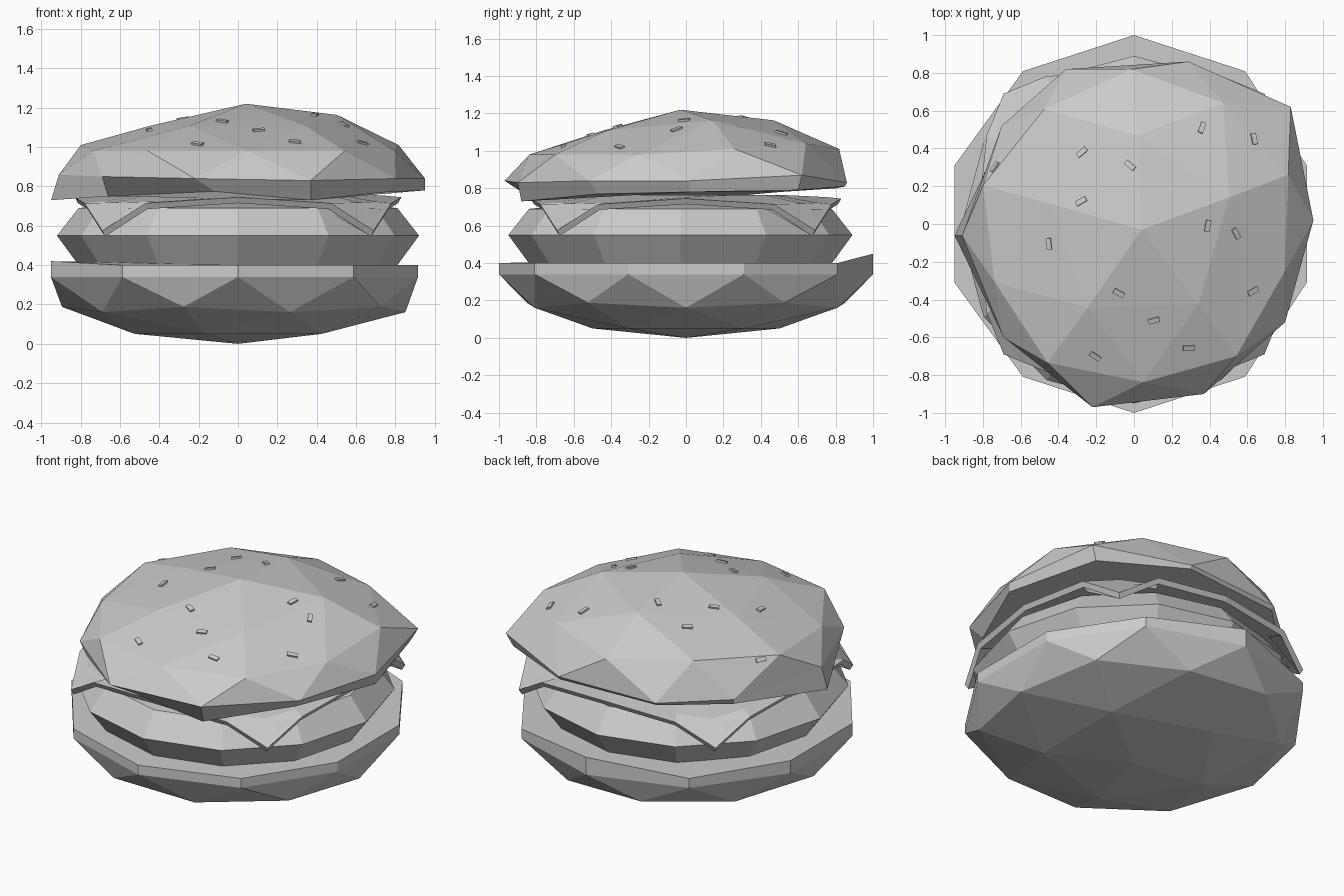
import bpy, bmesh
from math import radians, sin, cos, pi, atan2, degrees
from mathutils import Vector, Matrix
from mathutils.bvhtree import BVHTree

if "Cube" in bpy.data.objects:
    bpy.data.objects.remove(bpy.data.objects["Cube"])


def finish(bm, name):
    bmesh.ops.recalc_face_normals(bm, faces=bm.faces)
    mesh = bpy.data.meshes.new(name)
    bm.to_mesh(mesh)
    bm.free()
    obj = bpy.data.objects.new(name, mesh)
    bpy.context.collection.objects.link(obj)
    return obj


def half_sphere(side, turn, shape, rim_shape):
    """Half a low-poly sphere with an extruded, capped rim."""
    bm = bmesh.new()
    bmesh.ops.create_icosphere(bm, subdivisions=2, radius=1,
                               matrix=Matrix.Rotation(radians(turn), 4, 'Z'))
    cut = [v for v in bm.verts if v.co.z * side < -0.01]
    bmesh.ops.delete(bm, geom=cut, context='VERTS')
    ball = {v: v.co.copy() for v in bm.verts}
    edge = [e for e in bm.edges if e.is_boundary]
    new = bmesh.ops.extrude_edge_only(bm, edges=edge)['geom']
    for v in [g for g in new if isinstance(g, bmesh.types.BMVert)]:
        v.co = rim_shape(v.co)
    for v, c in ball.items():
        v.co = shape(c)
    bmesh.ops.holes_fill(bm, edges=[e for e in bm.edges if e.is_boundary], sides=0)
    return bm


def ring_stack(rings):
    """Loft closed rings of points and cap both ends."""
    bm = bmesh.new()
    loops = [[bm.verts.new(p) for p in ring] for ring in rings]
    n = len(loops[0])
    for a, b in zip(loops, loops[1:]):
        for i in range(n):
            j = (i + 1) % n
            bm.faces.new((a[i], a[j], b[j], b[i]))
    bm.faces.new(loops[0])
    bm.faces.new(loops[-1])
    return bm


# Bottom bun, with the rim lifted slightly at the back and left
def bottom_rim(c):
    z = 0.40
    if c.y > 0.95:
        z = 0.45
    elif c.x < -0.9:
        z = 0.42
    return Vector((min(c.x, 0.915), c.y, z))


finish(half_sphere(-1, 0,
                   lambda c: Vector((min(c.x, 0.915), c.y, 0.34 + 0.34 * c.z)),
                   bottom_rim), "bottom_bun")


# Patty
def circle(r, z, n=12):
    return [(r * cos(2 * pi * i / n), r * sin(2 * pi * i / n) - 0.03, z)
            for i in range(n)]


finish(ring_stack([circle(0.62, 0.38), circle(0.81, 0.40), circle(0.92, 0.55),
                   circle(0.81, 0.69), circle(0.5, 0.72)]), "patty")

# Cheese slice with folded corners: one side's points, turned four times
side = [(-0.69, -0.69, 0.575), (-0.47, -0.78, 0.715),
        (0, -0.83, 0.745), (0.47, -0.78, 0.715)]
outline = [Matrix.Rotation(k * pi / 2, 3, 'Z') @ Vector(p)
           for k in range(4) for p in side]
fold = [Vector((p.x * 0.9, p.y * 0.9, max(p.z + 0.008, 0.718))) for p in outline]
inner = [Vector((p.x * 0.6, p.y * 0.6, 0.765)) for p in outline]
drop = Vector((0, 0, -0.03))
under = [[p + drop for p in ring] for ring in (inner, fold)]
under.append([Vector((p.x * 0.98, p.y * 0.98, p.z - 0.03)) for p in outline])
finish(ring_stack(under + [outline, fold, inner]), "cheese_slice")

# Top bun: lopsided brim and undercut rim, listed anticlockwise from +x
TURN = 20
brim = [(0.95, 0.02, 0.84), (0.83, 0.62, 0.87), (0.29, 0.86, 0.83), (-0.36, 0.82, 0.82),
        (-0.70, 0.52, 0.82), (-0.91, -0.06, 0.86), (-0.69, -0.60, 0.85),
        (-0.22, -0.97, 0.84), (0.37, -0.90, 0.83), (0.80, -0.52, 0.84)]
rim = [(0.95, 0.02, 0.78), (0.79, 0.60, 0.79), (0.29, 0.85, 0.81), (-0.36, 0.80, 0.80),
       (-0.68, 0.50, 0.78), (-0.95, -0.06, 0.73), (-0.66, -0.57, 0.75),
       (-0.12, -0.87, 0.775), (0.37, -0.88, 0.73), (0.74, -0.47, 0.77)]


def pick(points, c):
    return Vector(points[round((degrees(atan2(c.y, c.x)) - TURN + 18) / 36) % 10])


def top_shape(c):
    if abs(c.z) < 0.1:
        return pick(brim, c)
    x, y = 0.95 * c.x + 0.04 * c.z, 0.95 * c.y - 0.03
    z = 0.84 + 0.38 * c.z
    if 0.7 < c.z < 0.95 and (y < -0.1 or x < -0.3):
        z -= 0.055
    elif c.z < 0.7 and y < 0:
        z -= 0.06 if c.z > 0.5 else 0.03
    return Vector((x, min(y, 0.86), z))


bm = half_sphere(1, TURN, top_shape, lambda c: pick(rim, c))
surface = BVHTree.FromBMesh(bm)
finish(bm, "top_bun")

# Sesame seeds: x, y, heading in degrees, dropped onto the bun
seeds = [(0.36, 0.51, 70), (0.635, 0.45, 100), (-0.275, 0.38, 40), (-0.02, 0.31, -40),
         (-0.735, 0.30, 60), (-0.28, 0.12, 30), (-0.45, -0.105, 95), (0.39, -0.01, 80),
         (0.54, -0.05, -60), (-0.08, -0.365, -30), (0.105, -0.51, 15), (0.63, -0.355, 30),
         (0.29, -0.655, 0), (-0.205, -0.70, -35)]
bm = bmesh.new()
for x, y, turn in seeds:
    hit, normal, _, _ = surface.ray_cast(Vector((x, y, 3)), Vector((0, 0, -1)))
    if hit is None:
        continue
    if normal.z < 0:
        normal = -normal
    tilt = Vector((0, 0, 1)).rotation_difference(normal).to_matrix().to_4x4()
    bmesh.ops.create_cube(bm, size=1, matrix=Matrix.Translation(hit) @ tilt
                          @ Matrix.Rotation(radians(turn), 4, 'Z')
                          @ Matrix.Diagonal((0.06, 0.027, 0.02, 1)))
finish(bm, "sesame_seeds")
